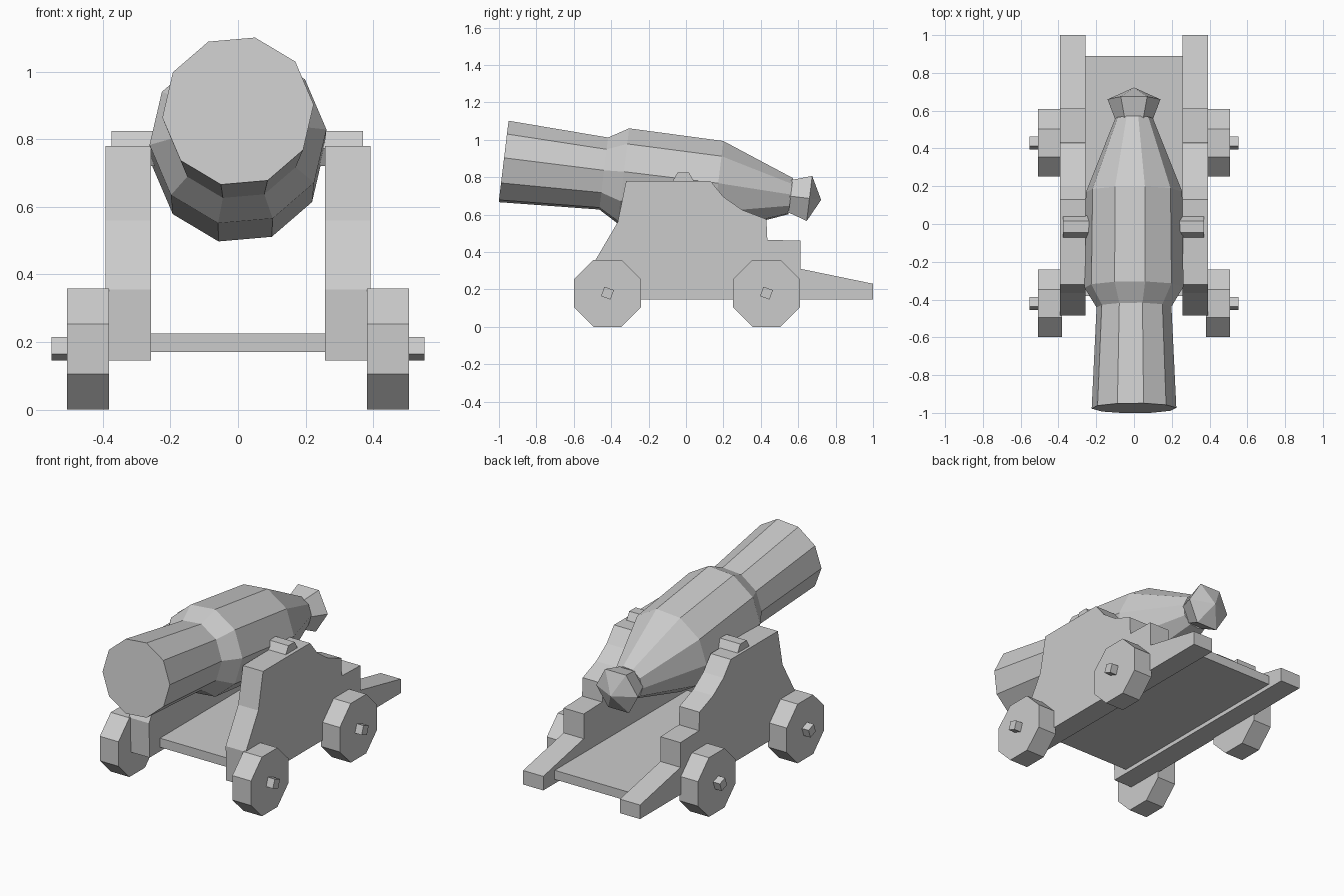
import bpy, bmesh
from math import sin, cos, radians, tau, atan
from mathutils import Vector

if "Cube" in bpy.data.objects:
    bpy.data.objects.remove(bpy.data.objects["Cube"])


def make_object(name, bm):
    bmesh.ops.recalc_face_normals(bm, faces=bm.faces)
    mesh = bpy.data.meshes.new(name)
    bm.to_mesh(mesh)
    bm.free()
    obj = bpy.data.objects.new(name, mesh)
    bpy.context.collection.objects.link(obj)
    return obj


def prism(name, profile, x0, x1):
    """Extrude a (y, z) outline along x."""
    bm = bmesh.new()
    face = bm.faces.new([bm.verts.new((x0, y, z)) for y, z in profile])
    ext = bmesh.ops.extrude_face_region(bm, geom=[face])
    moved = [v for v in ext["geom"] if isinstance(v, bmesh.types.BMVert)]
    bmesh.ops.translate(bm, verts=moved, vec=(x1 - x0, 0, 0))
    return make_object(name, bm)


def mirrored(obj):
    obj.modifiers.new("Mirror", 'MIRROR').use_axis[0] = True


def polygon(y, z, r, sides, phase):
    return [(y + r * cos(radians(phase) + tau * i / sides),
             z + r * sin(radians(phase) + tau * i / sides)) for i in range(sides)]


# Barrel axis runs from the muzzle centre, dipping towards the back
TILT = atan(0.121)
MUZZLE = Vector((0, -0.975, 0.884))
AXIS = Vector((0, cos(TILT), -sin(TILT)))
UP = Vector((0, sin(TILT), cos(TILT)))


def lathe(name, rings, sides, phase, tip=None):
    """Loft (distance, radius) rings along the barrel axis, with optional point."""
    bm = bmesh.new()
    loops = []
    for s, r in rings:
        angles = [radians(phase) + tau * i / sides for i in range(sides)]
        loops.append([bm.verts.new(MUZZLE + AXIS * s + Vector((r * cos(a), 0, 0))
                                   + UP * r * sin(a)) for a in angles])
    for a, b in zip(loops, loops[1:]):
        for i in range(sides):
            j = (i + 1) % sides
            bm.faces.new((a[i], a[j], b[j], b[i]))
    bm.faces.new(loops[0])
    if tip is None:
        bm.faces.new(loops[-1])
    else:
        point = bm.verts.new(MUZZLE + AXIS * tip)
        for i in range(sides):
            bm.faces.new((loops[-1][i], loops[-1][(i + 1) % sides], point))
    return make_object(name, bm)


# Gun barrel and rear knob
lathe("barrel", [(0, 0.225), (0.539, 0.199), (0.645, 0.263),
                 (1.153, 0.256), (1.546, 0.10)], 10, 5)
lathe("breech_knob", [(1.535, 0.098), (1.647, 0.14)], 6, 0, tip=1.71)

# Trunnion pin resting on the cheeks
prism("trunnion", polygon(-0.015, 0.773, 0.06, 6, 0), -0.375, 0.37)

# Stepped side cheeks
cheek = [(-0.48, 0.145), (-0.485, 0.355), (-0.365, 0.56), (-0.32, 0.78),
         (0.13, 0.78), (0.20, 0.695), (0.30, 0.625), (0.43, 0.575),
         (0.435, 0.465), (0.612, 0.46), (0.612, 0.31), (1.0, 0.23), (1.0, 0.145)]
mirrored(prism("cheek", cheek, 0.257, 0.392))

# Floor plank between the cheeks
prism("floor", [(-0.38, 0.17), (0.89, 0.17), (0.89, 0.225), (-0.38, 0.225)],
      -0.26, 0.26)

# Octagonal wheels with square axle stubs
for label, y in (("front", -0.42), ("rear", 0.43)):
    mirrored(prism(label + "_wheel", polygon(y, 0.179, 0.194, 8, 22.5), 0.382, 0.507))
    mirrored(prism(label + "_axle_stub", polygon(y, 0.18, 0.038, 4, 25), 0.45, 0.552))
